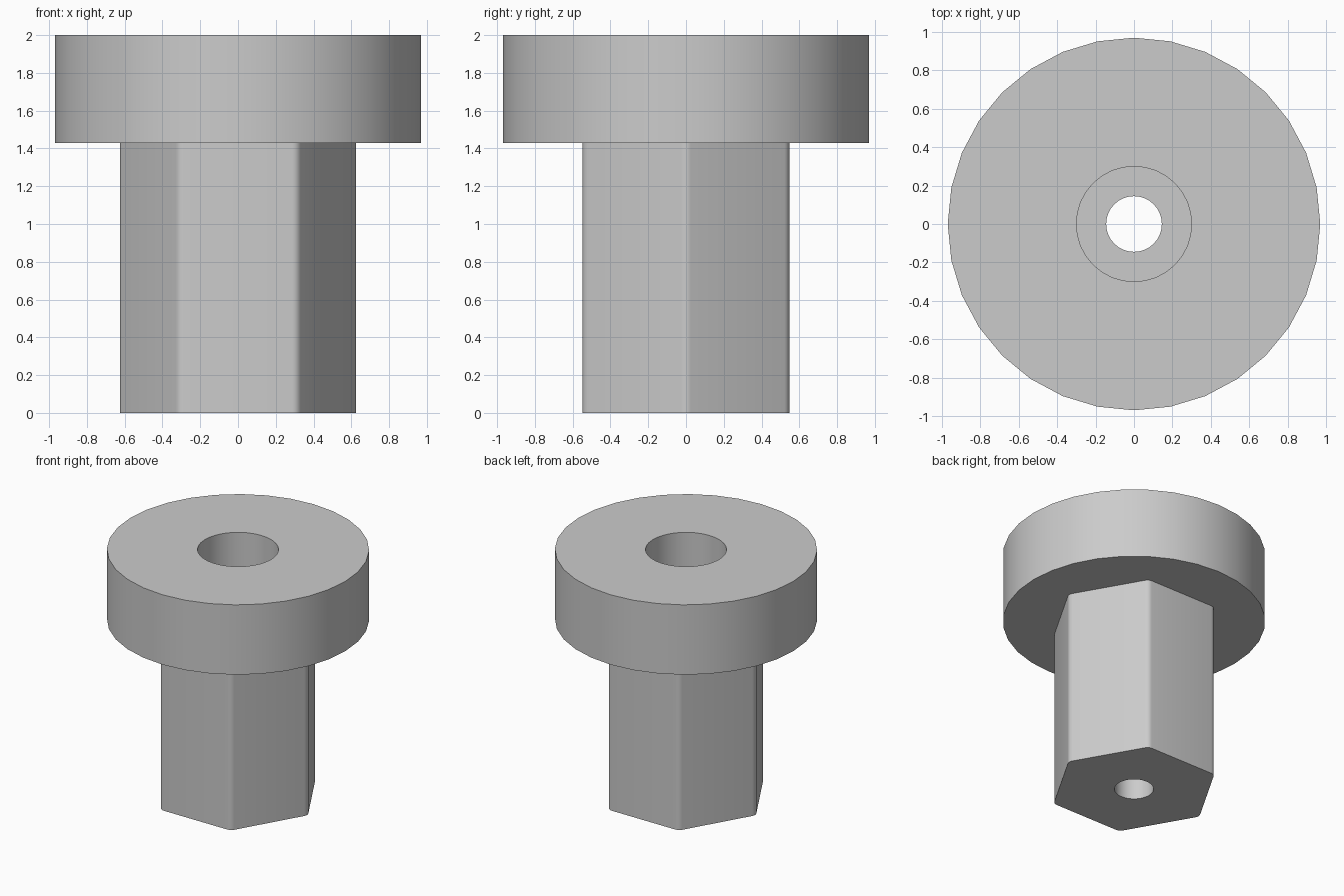
import bpy, bmesh
from math import sin, cos, pi, radians

if "Cube" in bpy.data.objects:
    bpy.data.objects.remove(bpy.data.objects["Cube"])

HEAD_R, HEAD_Z, TOP_Z = 0.97, 1.43, 2.0
BORE_R, HOLE_R = 0.30, 0.145
APOTHEM, FILLET = 0.547, 0.05

bm = bmesh.new()


def circle(r, n=32):
    return [(r * cos(2 * pi * i / n), r * sin(2 * pi * i / n)) for i in range(n)]


def rounded_hex(apothem, fillet, steps=4):
    pts = []
    centre = (apothem - fillet) / cos(pi / 6)
    for k in range(6):
        a = k * pi / 3
        for s in range(steps + 1):
            b = a - pi / 6 + s * (pi / 3) / steps
            pts.append((centre * cos(a) + fillet * cos(b),
                        centre * sin(a) + fillet * sin(b)))
    return pts


def ring(pts, z):
    return [bm.verts.new((x, y, z)) for x, y in pts]


def wall(a, b):
    n = len(a)
    for i in range(n):
        j = (i + 1) % n
        bm.faces.new((a[i], a[j], b[j], b[i]))


def flat_ring(outer, inner):
    edges = []
    for loop in (outer, inner):
        for i, v in enumerate(loop):
            w = loop[(i + 1) % len(loop)]
            edges.append(bm.edges.get((v, w)) or bm.edges.new((v, w)))
    bmesh.ops.triangle_fill(bm, edges=edges, use_beauty=True, use_dissolve=False)


# Round head
head_low, head_top = ring(circle(HEAD_R), HEAD_Z), ring(circle(HEAD_R), TOP_Z)
wall(head_low, head_top)

# Hexagonal shaft with rounded corners
hexagon = rounded_hex(APOTHEM, FILLET)
shaft_low, shaft_top = ring(hexagon, 0), ring(hexagon, HEAD_Z)
wall(shaft_low, shaft_top)

# Wide bore in the head, narrow hole through the shaft
bore_top, bore_low = ring(circle(BORE_R), TOP_Z), ring(circle(BORE_R), HEAD_Z)
hole_top, hole_low = ring(circle(HOLE_R), HEAD_Z), ring(circle(HOLE_R), 0)
wall(bore_top, bore_low)
wall(hole_top, hole_low)

# Flat faces: top, underside of head, bore floor, shaft end
flat_ring(head_top, bore_top)
flat_ring(head_low, shaft_top)
flat_ring(bore_low, hole_top)
flat_ring(shaft_low, hole_low)

bmesh.ops.recalc_face_normals(bm, faces=bm.faces[:])
mesh = bpy.data.meshes.new("hex_shaft_knob")
bm.to_mesh(mesh)
bm.free()
knob = bpy.data.objects.new("hex_shaft_knob", mesh)
bpy.context.collection.objects.link(knob)

grey = bpy.data.materials.new("light grey")
grey.diffuse_color = (0.6, 0.6, 0.6, 1)
grey.use_nodes = True
grey.node_tree.nodes["Principled BSDF"].inputs["Base Color"].default_value = grey.diffuse_color
mesh.materials.append(grey)

bpy.context.view_layer.objects.active = knob
knob.select_set(True)
bpy.ops.object.shade_smooth_by_angle(angle=radians(30))
